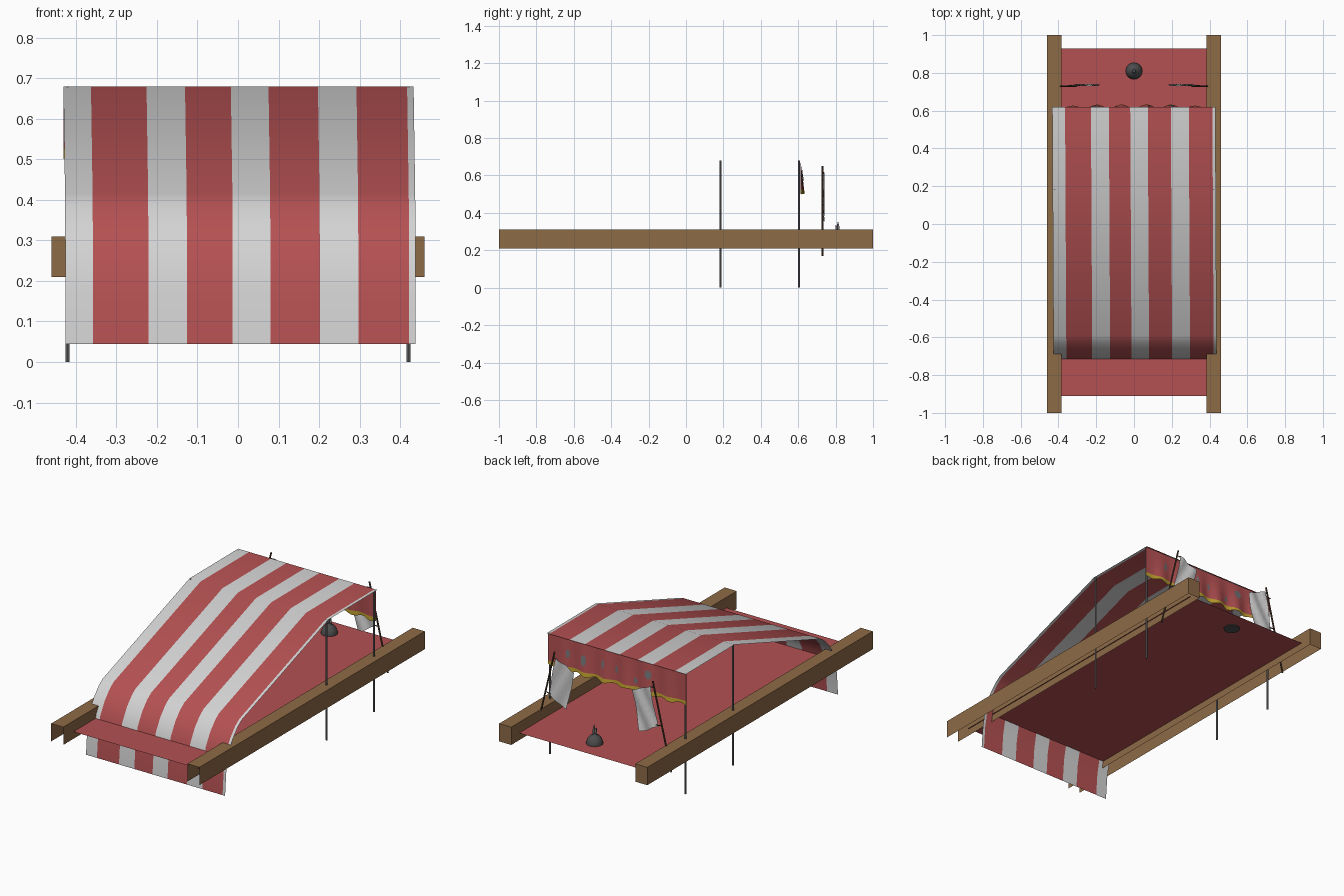
import bpy, bmesh, math
from mathutils import Vector

if "Cube" in bpy.data.objects:
    bpy.data.objects.remove(bpy.data.objects["Cube"])


def mat(name, c):
    m = bpy.data.materials.new(name)
    m.diffuse_color = (*c, 1)
    m.use_nodes = True
    m.node_tree.nodes["Principled BSDF"].inputs["Base Color"].default_value = m.diffuse_color
    return m


RED = mat("red_cloth", (0.46, 0.082, 0.085))
WHITE = mat("white_cloth", (0.65, 0.65, 0.65))
WOOD = mat("brown_wood", (0.27, 0.145, 0.062))
GREY = mat("grey_metal", (0.18, 0.18, 0.19))
DARK = mat("dark_iron", (0.075, 0.075, 0.078))
GOLD = mat("gold_trim", (0.55, 0.37, 0.03))
SHAFT = mat("dark_wood", (0.09, 0.05, 0.03))


def finish(bm, name, mats, smooth=None):
    me = bpy.data.meshes.new(name)
    bm.to_mesh(me)
    bm.free()
    ob = bpy.data.objects.new(name, me)
    bpy.context.collection.objects.link(ob)
    for m in mats:
        me.materials.append(m)
    if smooth:
        bpy.ops.object.select_all(action='DESELECT')
        ob.select_set(True)
        bpy.context.view_layer.objects.active = ob
        bpy.ops.object.shade_smooth_by_angle(angle=math.radians(smooth))
    return ob


def sheet(name, rows, cols, fn, mats, rule=None, smooth=None):
    """Cloth grid: fn(row, col) gives the point, rule(i, j) the material."""
    bm = bmesh.new()
    v = [[bm.verts.new(fn(r, c)) for c in cols] for r in rows]
    for i in range(len(rows) - 1):
        for j in range(len(cols) - 1):
            f = bm.faces.new((v[i][j], v[i + 1][j], v[i + 1][j + 1], v[i][j + 1]))
            f.material_index = rule(i, j) if rule else 0
    return finish(bm, name, mats, smooth)


def rod(name, a, b, r, m, sides=8):
    a, b = Vector(a), Vector(b)
    bm = bmesh.new()
    bmesh.ops.create_cone(bm, cap_ends=True, segments=sides, radius1=r, radius2=r, depth=(b - a).length)
    bm.transform((b - a).to_track_quat('Z', 'Y').to_matrix().to_4x4())
    bmesh.ops.translate(bm, verts=bm.verts, vec=(a + b) / 2)
    return finish(bm, name, [m], 40)


# Striped canopy: profile (y, z) swept across the stripe edges, slightly skewed
profile = [(.62, .68), (.185, .68), (-.59, .415), (-.625, .39), (-.67, .34),
           (-.71, .27), (-.73, .17), (-.74, .045)]
edges = [-.433, -.365, -.228, -.133, -.02, .073, .195, .29, .415, .431]
sheet("striped_canopy", profile, edges,
      lambda p, x: (x + .007 * (.62 - p[0]) / 1.36, p[0], p[1]),
      [WHITE, RED], lambda i, j: j % 2, 50)


# Back valance with gentle folds and gold hem
def fold(x, t):
    return .612 + t * .022 * math.sin(x * 24) ** 2 * (1 - (x / .43) ** 4)


levels = [0, .3, .6, .88, 1]
xs = [-.43 + .86 * k / 40 for k in range(41)]
sheet("back_valance", levels, xs,
      lambda t, x: (x, fold(x, t), .68 - .175 * t + (t == 1) * .006 * math.sin(x * 60)),
      [RED, GOLD], lambda i, j: int(i == 3), 50)

# Grey patches on the valance
for k, (x, z, w, h) in enumerate([(.20, .59, .018, .03), (.08, .60, .009, .025), (.0, .59, .008, .022),
                                  (-.12, .56, .01, .018), (-.20, .615, .022, .025), (.30, .60, .012, .025)]):
    bm = bmesh.new()
    bmesh.ops.create_circle(bm, cap_ends=True, segments=8, radius=1)
    for v in bm.verts:
        px, pz = x + v.co.x * w, z + v.co.y * h
        v.co = (px, fold(px, (.68 - pz) / .175) + .004, pz)
    finish(bm, f"valance_patch_{k}", [GREY])

# Floor cloth
sheet("floor_cloth", [-.91, .93], [-.39, .39], lambda y, x: (x, y, .25), [RED])

for s, side in ((1, "right"), (-1, "left")):
    # Side beams, open at the bottom and at the front end
    bm = bmesh.new()
    bmesh.ops.create_cube(bm, size=1)
    for v in bm.verts:
        v.co = (s * .4225 + v.co.x * .075, v.co.y * 2, .26 + v.co.z * .1)
    bm.normal_update()
    bmesh.ops.delete(bm, geom=[f for f in bm.faces if f.normal.z < -.5 or f.normal.y < -.5],
                     context='FACES_ONLY')
    finish(bm, f"{side}_beam", [WOOD])

    # Canopy poles
    for y, n in ((.185, "middle"), (.605, "back")):
        rod(f"{side}_{n}_pole", (s * .421, y, 0), (s * .421, y, .68), .005, GREY)

    # Leaning banner shaft
    rod(f"{side}_banner_shaft", (s * .42, .73, .17), (s * .305, .73, .65), .005, SHAFT, 6)

    # Banner cloth, rippled
    o, u, w = Vector((.295, .62)), Vector((-.115, -.05)), Vector((.045, -.22))

    def banner(t, c):
        p = o + u * c + w * t
        return (s * p.x, .735 + .006 * math.sin(9 * c + 5 * t), p.y + .006 * math.sin(7 * c) * t)

    sheet(f"{side}_banner_cloth", [k / 6 for k in range(7)], [k / 8 for k in range(9)],
          banner, [WHITE], smooth=60)
    # Ties between shaft and cloth
    for k, t in enumerate((.03, .95)):
        p = o + w * t
        rod(f"{side}_banner_tie_{k}", (s * (p.x - .01), .735, p.y),
            (s * (.42 - (p.y - .17) * .24), .73, p.y + .004), .003, SHAFT, 6)

# Domed brazier: turned profile
bm = bmesh.new()
prof = [(0, .246), (.043, .246), (.044, .256), (.038, .275), (.026, .291), (.012, .30), (.009, .306), (0, .308)]
vs = [bm.verts.new((r, 0, z)) for r, z in prof]
es = [bm.edges.new(p) for p in zip(vs, vs[1:])]
bmesh.ops.spin(bm, geom=vs + es, cent=(0, 0, 0), axis=(0, 0, 1), angle=math.tau, steps=20)
bmesh.ops.remove_doubles(bm, verts=bm.verts, dist=1e-5)
bmesh.ops.recalc_face_normals(bm, faces=bm.faces)
bmesh.ops.translate(bm, verts=bm.verts, vec=(0, .81, 0))
finish(bm, "brazier_dome", [DARK], 50)

# Wisps on the brazier
bm = bmesh.new()
for k in range(3):
    a = math.pi * k / 3
    d = Vector((math.cos(a), math.sin(a), 0))
    bm.faces.new([bm.verts.new(Vector((0, .81, z)) + d * q) for q, z in
                  ((-.014, .298), (.014, .298), (.012, .325), (.003, .358), (-.004, .33), (-.012, .335))])
finish(bm, "brazier_wisps", [GREY])
